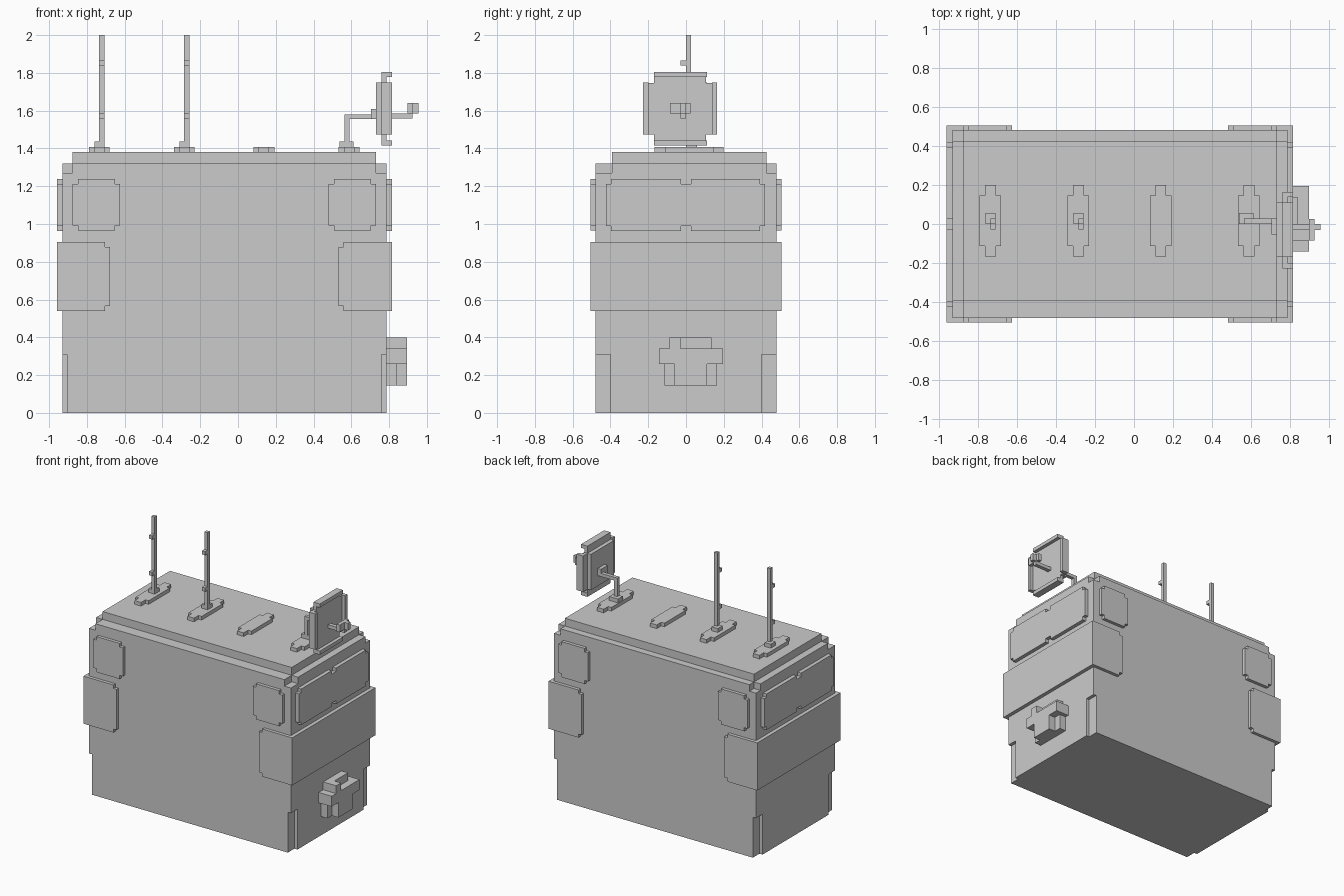
import bpy, bmesh

CX = -0.0725            # middle of the cabin along x
X0, X1, Y = -0.93, 0.785, 0.48


def notched(u0, u1, v0, v1, du=0.027, dv=0.027):
    """Rectangle outline with a square bite out of every corner."""
    return [(u0 + du, v0), (u1 - du, v0), (u1 - du, v0 + dv), (u1, v0 + dv),
            (u1, v1 - dv), (u1 - du, v1 - dv), (u1 - du, v1), (u0 + du, v1),
            (u0 + du, v1 - dv), (u0, v1 - dv), (u0, v0 + dv), (u0 + du, v0 + dv)]


def rect(u0, u1, v0, v1):
    return [(u0, v0), (u1, v0), (u1, v1), (u0, v1)]


def build(name, parts):
    """Each part is (axis, start, end, outline), extruded along the axis."""
    bm = bmesh.new()
    for axis, a, b, outline in parts:
        place = {'x': lambda u, v, w: (w, u, v),
                 'y': lambda u, v, w: (u, w, v),
                 'z': lambda u, v, w: (u, v, w)}[axis]
        lo, hi = [[bm.verts.new(place(u, v, w)) for u, v in outline] for w in (a, b)]
        bm.faces.new(lo)
        bm.faces.new(hi)
        n = len(outline)
        for i in range(n):
            j = (i + 1) % n
            bm.faces.new((lo[i], lo[j], hi[j], hi[i]))
    bmesh.ops.recalc_face_normals(bm, faces=bm.faces)
    mesh = bpy.data.meshes.new(name)
    bm.to_mesh(mesh)
    bm.free()
    obj = bpy.data.objects.new(name, mesh)
    bpy.context.collection.objects.link(obj)
    return obj


def box(x0, x1, y0, y1, z0, z1):
    return ('z', z0, z1, rect(x0, x1, y0, y1))


# Cabin: notched foot, plain walls, notched shoulder, roof slab
build("cabin_body", [
    ('z', 0, 0.31, notched(X0, X1, -Y, Y, 0.026, 0.08)),
    box(X0, X1, -Y, Y, 0.31, 1.27),
    ('z', 1.27, 1.32, [(-0.875, -Y), (0.73, -Y), (0.73, -0.392), (X1, -0.392),
                       (X1, 0.425), (0.73, 0.425), (0.73, Y), (-0.875, Y),
                       (-0.875, 0.425), (X0, 0.425), (X0, -0.392), (-0.875, -0.392)]),
    box(-0.875, 0.73, -0.392, 0.425, 1.32, 1.38)])

# Windows and wrap-around bands, repeated at both ends
for end, s in (("left", -1), ("right", 1)):
    face, outer = CX + s * 0.8575, CX + s * 0.8865
    lo, hi = sorted((face, outer))
    build(end + "_end_window", [('x', lo, hi, notched(-0.423, 0, 0.962, 1.238)),
                                ('x', lo, hi, notched(0, 0.419, 0.962, 1.238))])
    a, b = sorted((CX + s * 0.5525, CX + s * 0.8025))
    inner = CX + s * 0.605
    step = inner + s * 0.027
    tab = [(face, 0.54), (step, 0.54), (step, 0.567), (inner, 0.567),
           (inner, 0.878), (step, 0.878), (step, 0.905), (face, 0.905)]
    band = [box(lo, hi, -0.505, 0.505, 0.54, 0.905)]
    for side, y0, y1 in (("front", -0.505, -Y), ("back", Y, 0.505)):
        build(f"{end}_{side}_window", [('y', y0, y1, notched(a, b, 0.965, 1.238))])
        band.append(('y', y0, y1, tab))
    build(end + "_band", band)

# Blocky unit low on the right end
build("end_unit", [
    ('x', X1, 0.84, [(-0.115, 0.145), (0.165, 0.145), (0.165, 0.26), (0.195, 0.26),
                     (0.195, 0.34), (0.135, 0.34), (0.135, 0.4), (-0.088, 0.4),
                     (-0.088, 0.34), (-0.142, 0.34), (-0.142, 0.26), (-0.115, 0.26)]),
    box(0.84, 0.895, -0.142, 0.195, 0.26, 0.34),
    box(0.84, 0.895, -0.06, 0.11, 0.2, 0.26),
    box(0.84, 0.895, -0.06, 0.11, 0.145, 0.2),
    box(0.84, 0.895, -0.088, -0.03, 0.34, 0.4)])

# Roof pads
for i, x in enumerate((-0.735, -0.285, 0.137, 0.588)):
    build(f"roof_pad_{i + 1}",
          [('z', 1.38, 1.408, notched(x - 0.055, x + 0.055, -0.166, 0.199, 0.027, 0.054))])

# Whip antennas with small clips
for i, x in enumerate((-0.735, -0.285)):
    build(f"antenna_{i + 1}", [
        box(x - 0.025, x + 0.027, 0, 0.057, 1.408, 1.438),
        box(x, x + 0.027, 0, 0.027, 1.408, 2.0),
        box(x, x + 0.027, -0.029, 0, 1.838, 1.866),
        box(x, x + 0.027, -0.029, 0, 1.558, 1.587)])

# Dish mast and arm
build("dish_mast", [
    box(0.537, 0.612, 0, 0.057, 1.408, 1.438),
    box(0.563, 0.59, 0, 0.028, 1.438, 1.58),
    box(0.59, 0.705, 0, 0.028, 1.555, 1.58),
    box(0.703, 0.73, -0.055, 0.028, 1.555, 1.61)])

# Dish: back block, stepped plate and raised rim
rim = [box(0.76, 0.814, -0.17, 0.11, z, z + 0.028) for z in (1.415, 1.777)]
rim += [box(0.76, 0.814, y, y + 0.028, 1.475, 1.75) for y in (-0.227, 0.137)]
build("dish", [
    box(0.73, 0.76, -0.17, 0.11, 1.475, 1.75),
    ('x', 0.76, 0.787, notched(-0.2, 0.137, 1.443, 1.777, 0.03, 0.03))] + rim)

# Dish feed
build("dish_feed", [
    box(0.787, 0.925, -0.03, 0, 1.558, 1.585),
    box(0.897, 0.924, -0.085, 0.025, 1.585, 1.64),
    box(0.924, 0.955, -0.03, 0, 1.585, 1.64)])
